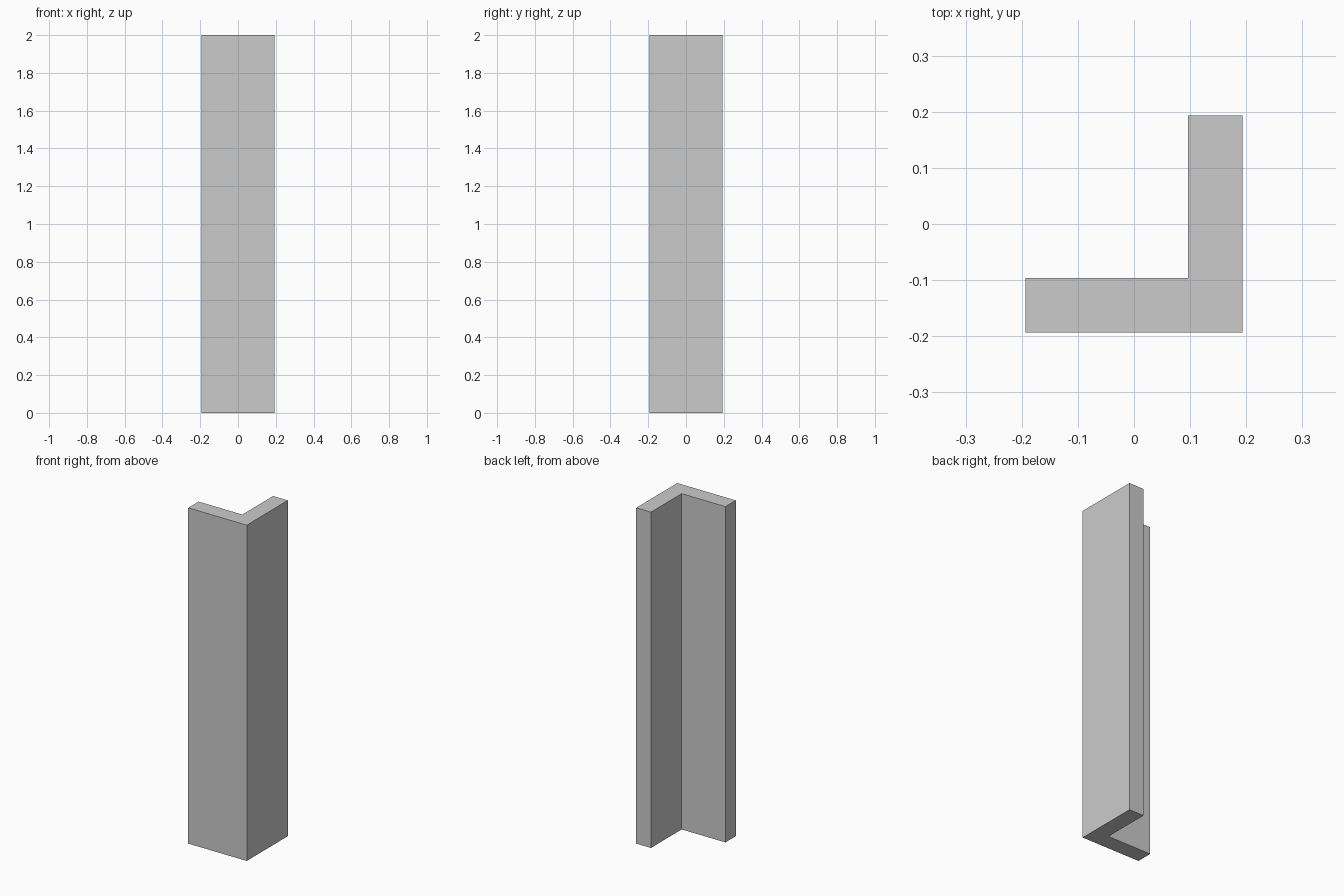
import bpy
import bmesh

if "Cube" in bpy.data.objects:
    bpy.data.objects.remove(bpy.data.objects["Cube"])

HALF = 0.193    # half the outer width
INNER = 0.096   # position of the inner faces
HEIGHT = 2.0

# L-shaped cross-section, counter-clockwise from above
profile = [(-HALF, -HALF), (HALF, -HALF), (HALF, HALF),
           (INNER, HALF), (INNER, -INNER), (-HALF, -INNER)]

# Corner post: the profile extruded straight up
bm = bmesh.new()
base = bm.faces.new([bm.verts.new((x, y, 0)) for x, y in profile])
extruded = bmesh.ops.extrude_face_region(bm, geom=[base], use_keep_orig=True)
top_verts = [e for e in extruded["geom"] if isinstance(e, bmesh.types.BMVert)]
bmesh.ops.translate(bm, verts=top_verts, vec=(0, 0, HEIGHT))
bmesh.ops.recalc_face_normals(bm, faces=bm.faces)

mesh = bpy.data.meshes.new("corner_post")
bm.to_mesh(mesh)
bm.free()
bpy.context.collection.objects.link(bpy.data.objects.new("corner_post", mesh))
